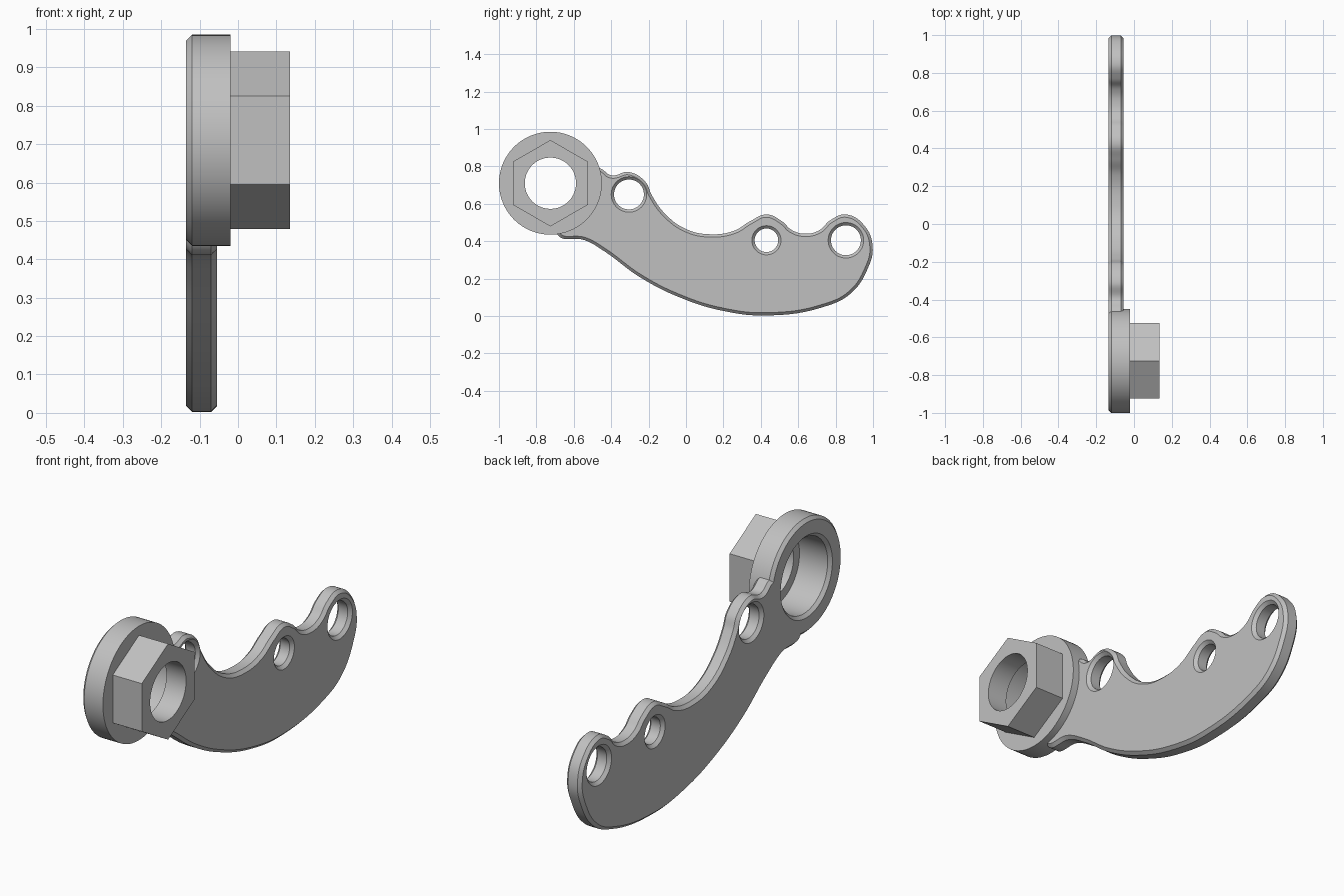
import bpy, bmesh, math
from mathutils import Matrix

cube = bpy.data.objects.get("Cube")
if cube:
    bpy.data.objects.remove(cube, do_unlink=True)

HUB_Y, HUB_Z = -0.725, 0.71
CHAMFER = 0.015

steel = bpy.data.materials.new("light grey metal")
steel.use_nodes = True
steel.diffuse_color = (0.53, 0.53, 0.53, 1)
steel.node_tree.nodes["Principled BSDF"].inputs["Base Color"].default_value = (0.53, 0.53, 0.53, 1)


def finish(bm, name):
    """Weld, orient, shade and link a finished part."""
    bmesh.ops.remove_doubles(bm, verts=bm.verts, dist=0.0002)
    bmesh.ops.recalc_face_normals(bm, faces=bm.faces)
    mesh = bpy.data.meshes.new(name)
    bm.to_mesh(mesh)
    bm.free()
    mesh.materials.clear()
    mesh.materials.append(steel)
    obj = bpy.data.objects.new(name, mesh)
    bpy.context.collection.objects.link(obj)
    bpy.ops.object.select_all(action='DESELECT')
    obj.select_set(True)
    bpy.context.view_layer.objects.active = obj
    bpy.ops.object.shade_smooth_by_angle(angle=math.radians(30))


def arc(cy, cz, r, start, end, n):
    steps = [math.radians(start + (end - start) * i / n) for i in range(n + 1)]
    return [(cy + r * math.cos(a), cz + r * math.sin(a)) for a in steps]


# Lever plate: smooth outline with round holes, chamfered on both faces
outline = [(-0.46, 0.79), (-0.40, 0.752), (-0.305, 0.77), (-0.215, 0.715),
           (-0.185, 0.65), (-0.115, 0.55), (0, 0.465), (0.13, 0.437),
           (0.26, 0.457), (0.345, 0.508), (0.43, 0.543), (0.515, 0.505),
           (0.565, 0.46), (0.64, 0.44), (0.715, 0.46), (0.77, 0.511),
           (0.855, 0.543), (0.955, 0.482), (0.998, 0.37), (0.97, 0.25),
           (0.88, 0.12), (0.74, 0.05), (0.435, 0.003), (0.2, 0.027),
           (-0.035, 0.1), (-0.25, 0.21), (-0.435, 0.345), (-0.54, 0.405),
           (-0.69, 0.437)]
outline += arc(HUB_Y, HUB_Z, 0.235, -80, 20, 8)   # end buried in the hub
holes = [(-0.305, 0.65, 0.08), (0.43, 0.405, 0.063), (0.855, 0.405, 0.08)]

curve = bpy.data.curves.new("plate_outline", 'CURVE')
curve.dimensions = '2D'
curve.fill_mode = 'BOTH'
curve.resolution_u = 8
curve.extrude = 0.025
curve.bevel_depth = CHAMFER
curve.bevel_resolution = 0
curve.offset = -CHAMFER

edge = curve.splines.new('BEZIER')
edge.bezier_points.add(len(outline) - 1)
for point, (y, z) in zip(edge.bezier_points, outline):
    point.co = (y, z, 0)
    point.handle_left_type = point.handle_right_type = 'AUTO'
edge.use_cyclic_u = True

for y, z, r in holes:
    ring = curve.splines.new('POLY')
    pts = arc(y, z, r, 0, 360, 48)[:-1]
    ring.points.add(len(pts) - 1)
    for point, (py, pz) in zip(ring.points, pts):
        point.co = (py, pz, 0, 1)
    ring.use_cyclic_u = True

helper = bpy.data.objects.new("plate_outline", curve)
bpy.context.collection.objects.link(helper)
bpy.context.view_layer.update()
evaluated = helper.evaluated_get(bpy.context.evaluated_depsgraph_get())
flat = bpy.data.meshes.new_from_object(evaluated)
bm = bmesh.new()
bm.from_mesh(flat)
bpy.data.objects.remove(helper, do_unlink=True)
bpy.data.meshes.remove(flat)
# Stand the flat plate up: drawn x, y, depth become y, z, x
bm.transform(Matrix(((0, 0, 1, -0.095), (1, 0, 0, 0), (0, 1, 0, 0), (0, 0, 0, 1))))
finish(bm, "lever_plate")

# Hub: round flange, hexagonal nose and stepped bore as one closed loop of rings
SIDES = 96
HEX = "hex"
profile = [(-0.135, 0.197), (-0.12, 0.182), (0.03, 0.182), (0.03, 0.137),
           (0.135, 0.137), (0.135, HEX), (-0.02, HEX), (-0.02, 0.275),
           (-0.12, 0.275), (-0.135, 0.26)]


def radius(r, a):
    """Constant radius, or the distance to a hexagon with a corner on top."""
    if r != HEX:
        return r
    third = math.pi / 3
    return 0.2 / math.cos(a % third - third / 2)


bm = bmesh.new()
rings = []
for x, r in profile:
    ring = []
    for i in range(SIDES):
        a = 2 * math.pi * i / SIDES
        d = radius(r, a)
        ring.append(bm.verts.new((x, HUB_Y + d * math.sin(a), HUB_Z + d * math.cos(a))))
    rings.append(ring)
for k, ring in enumerate(rings):
    other = rings[(k + 1) % len(rings)]
    for i in range(SIDES):
        j = (i + 1) % SIDES
        bm.faces.new((ring[i], ring[j], other[j], other[i]))
finish(bm, "hex_hub")
